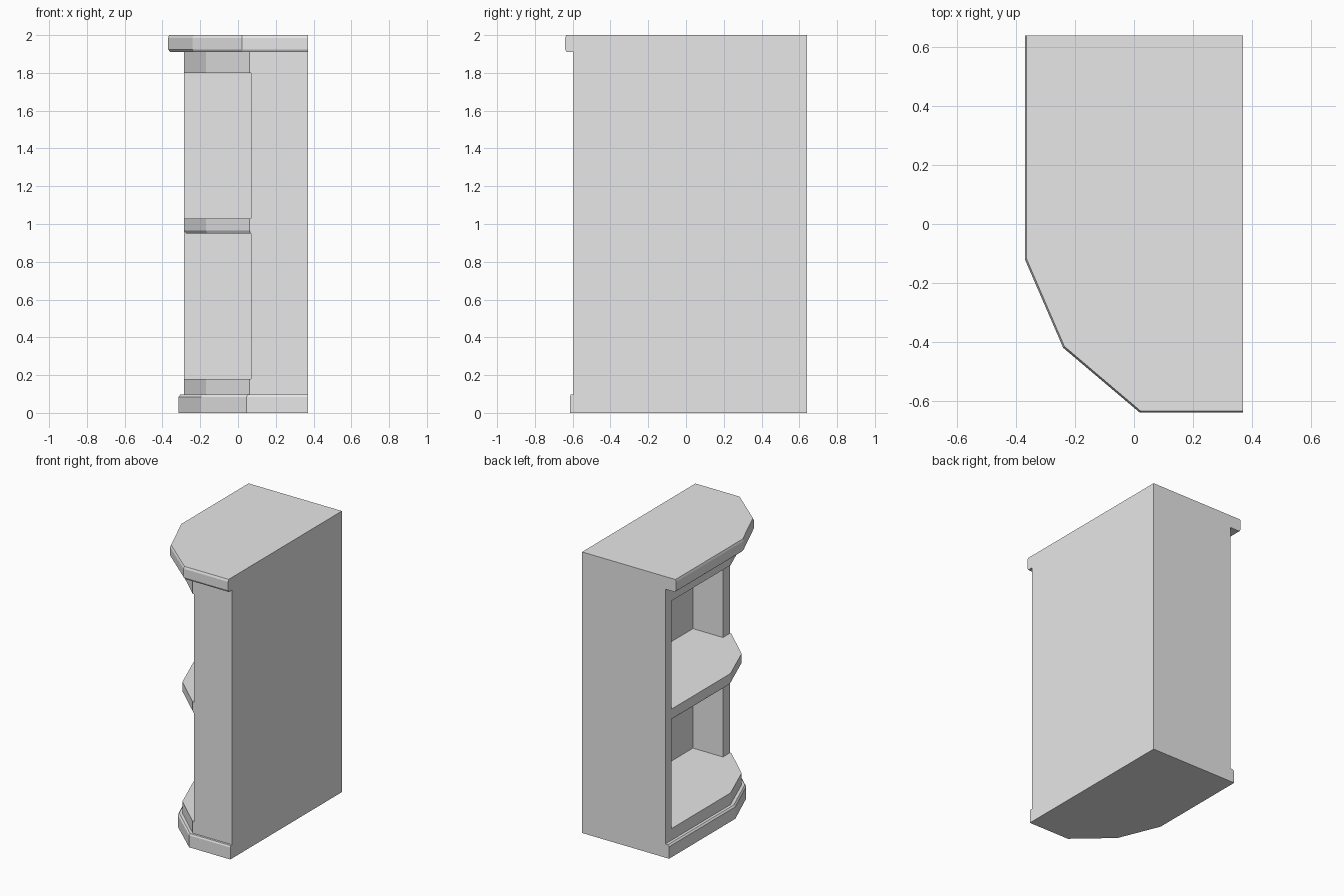
import bpy
import bmesh
import math

if "Cube" in bpy.data.objects:
    bpy.data.objects.remove(bpy.data.objects["Cube"], do_unlink=True)

RIGHT, BACK = 0.37, 0.64

# One plain grey for the whole unit
grey = bpy.data.materials.new("plain grey")
grey.use_nodes = True
grey.diffuse_color = (0.8, 0.8, 0.8, 1)
grey.node_tree.nodes["Principled BSDF"].inputs["Base Color"].default_value = (0.8, 0.8, 0.8, 1)

# Plan of the widest tier: square at the back, faceted at the open front corner
PLAN = [(RIGHT, BACK), (-0.37, BACK), (-0.37, -0.12),
        (-0.24, -0.42), (0.02, -BACK), (RIGHT, -BACK)]


def finish(name, bm):
    bmesh.ops.recalc_face_normals(bm, faces=bm.faces)
    mesh = bpy.data.meshes.new(name)
    bm.to_mesh(mesh)
    bm.free()
    mesh.materials.append(grey)
    obj = bpy.data.objects.new(name, mesh)
    bpy.context.collection.objects.link(obj)
    return obj


def tier(name, profile):
    """Stack the plan through (z, left x, front y) levels, fixed at the back right corner."""
    bm = bmesh.new()
    rings = []
    for z, left, front in profile:
        sx = (RIGHT - left) / (RIGHT + 0.37)
        sy = (BACK - front) / (2 * BACK)
        rings.append([bm.verts.new((RIGHT + (x - RIGHT) * sx, BACK + (y - BACK) * sy, z))
                      for x, y in PLAN])
    n = len(PLAN)
    for low, high in zip(rings, rings[1:]):
        for i in range(n):
            j = (i + 1) % n
            bm.faces.new((low[i], low[j], high[j], high[i]))
    bm.faces.new(rings[0])
    bm.faces.new(rings[-1])
    return finish(name, bm)


def box(name, x, y, z):
    bm = bmesh.new()
    bmesh.ops.create_cube(bm, size=1)
    for v in bm.verts:
        v.co = [lo + (c + 0.5) * (hi - lo) for c, (lo, hi) in zip(v.co, (x, y, z))]
    return finish(name, bm)


LEFT, FRONT = -0.285, -0.595

# Horizontal tiers
tier("base_plinth", [(0, -0.315, -0.615), (0.085, -0.315, -0.615), (0.097, -0.305, -0.61)])
tier("bottom_deck", [(0.09, LEFT, FRONT), (0.18, LEFT, FRONT)])
tier("middle_shelf", [(0.95, LEFT + 0.01, FRONT + 0.005), (0.965, LEFT, FRONT), (1.03, LEFT, FRONT)])
tier("crown", [(1.8, LEFT, FRONT), (1.92, LEFT, FRONT)])
tier("top_slab", [(1.91, -0.36, -0.632), (1.925, -0.37, -BACK),
                  (1.985, -0.37, -BACK), (2.0, -0.365, -0.634)])

# Upright panels
HEIGHT = (0.1, 1.92)
box("right_wall", (0.306, RIGHT), (FRONT, BACK), HEIGHT)
box("back_wall", (LEFT, RIGHT), (0.57, BACK), HEIGHT)
box("front_post", (0.07, RIGHT), (FRONT, -0.515), HEIGHT)
